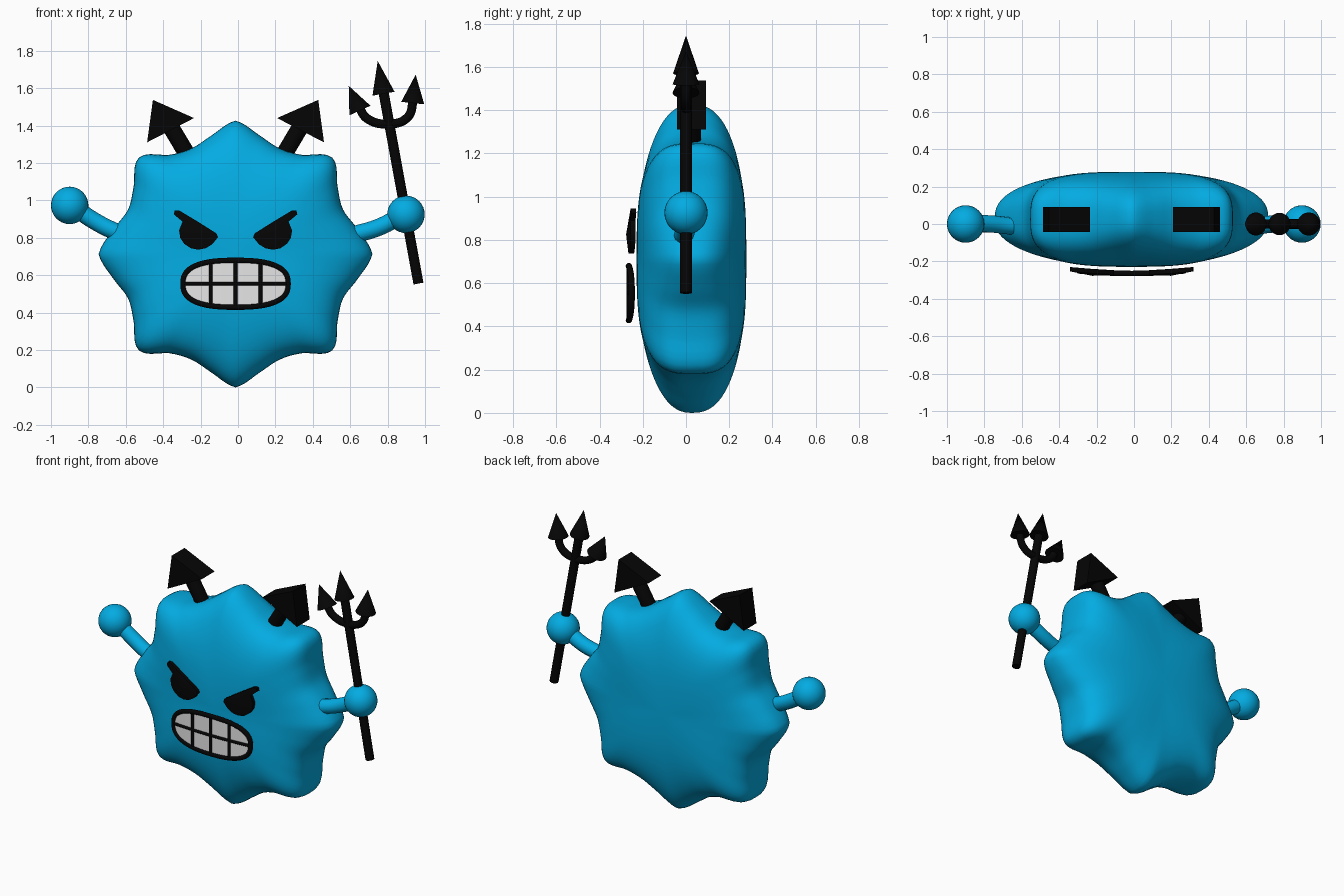
import bpy, bmesh, math
from mathutils import Vector

if "Cube" in bpy.data.objects:
    bpy.data.objects.remove(bpy.data.objects["Cube"])

CX, CZ = -0.013, 0.713      # centre line of body and face


def material(name, rgb):
    m = bpy.data.materials.new(name)
    m.diffuse_color = (*rgb, 1)
    m.use_nodes = True
    m.node_tree.nodes["Principled BSDF"].inputs["Base Color"].default_value = m.diffuse_color
    return m


BLUE = material("bright_blue", (0.001, 0.41, 0.76))
BLACK = material("black", (0.0015, 0.0015, 0.0015))
WHITE = material("tooth_white", (0.92, 0.92, 0.92))


def finish(ob, name, mat, angle=40):
    ob.name = name
    ob.data.materials.clear()
    ob.data.materials.append(mat)
    bpy.ops.object.select_all(action='DESELECT')
    ob.select_set(True)
    bpy.context.view_layer.objects.active = ob
    bpy.ops.object.shade_smooth_by_angle(angle=math.radians(angle))
    return ob


def from_bmesh(bm, name, mat, angle=40):
    bmesh.ops.recalc_face_normals(bm, faces=bm.faces)
    me = bpy.data.meshes.new(name)
    bm.to_mesh(me)
    bm.free()
    ob = bpy.data.objects.new(name, me)
    bpy.context.collection.objects.link(ob)
    return finish(ob, name, mat, angle)


def tube(name, pts, r, mat, closed=False, smooth=True):
    cu = bpy.data.curves.new(name, 'CURVE')
    cu.dimensions = '3D'
    cu.bevel_depth, cu.bevel_resolution = r, 4
    cu.use_fill_caps = not closed
    cu.resolution_u = 8
    sp = cu.splines.new('BEZIER' if smooth else 'POLY')
    if smooth:
        sp.bezier_points.add(len(pts) - 1)
        for b, p in zip(sp.bezier_points, pts):
            b.co = p
            b.handle_left_type = b.handle_right_type = 'AUTO'
    else:
        sp.points.add(len(pts) - 1)
        for b, p in zip(sp.points, pts):
            b.co = (*p, 1)
    sp.use_cyclic_u = closed
    ob = bpy.data.objects.new(name, cu)
    bpy.context.collection.objects.link(ob)
    bpy.ops.object.select_all(action='DESELECT')
    ob.select_set(True)
    bpy.context.view_layer.objects.active = ob
    bpy.ops.object.convert(target='MESH')
    return finish(bpy.context.object, name, mat)


def cone(name, base, tip, r, mat):
    base, tip = Vector(base), Vector(tip)
    d = tip - base
    bpy.ops.mesh.primitive_cone_add(vertices=20, radius1=r, radius2=0, depth=d.length,
                                    location=(base + tip) / 2,
                                    rotation=d.to_track_quat('Z', 'Y').to_euler())
    return finish(bpy.context.object, name, mat)


def ball(name, loc, r, mat):
    bpy.ops.mesh.primitive_uv_sphere_add(segments=32, ring_count=16, radius=r, location=loc)
    return finish(bpy.context.object, name, mat)


# --- Body: eight-pointed star with a pillowed cross-section ---
STAR = [0.732, 0.668, 0.622, 0.655, 0.73, 0.638, 0.612, 0.648, 0.713]  # radius every 11.25 deg


def star_radius(a):
    q = math.degrees(a) % 180
    q = min(q, 180 - q) / 11.25
    i = min(int(q), 7)
    t = q - i
    p0 = STAR[max(i - 1, 0)]
    p1, p2 = STAR[i], STAR[i + 1]
    p3 = STAR[min(i + 2, 8)]
    return 0.5 * (2 * p1 + (p2 - p0) * t + (2 * p0 - 5 * p1 + 4 * p2 - p3) * t * t
                  + (3 * p1 - p0 - 3 * p2 + p3) * t ** 3)


def body():
    bm = bmesh.new()
    seg, rings = 160, 40
    loops = []
    for j in range(1, rings):
        phi = -math.pi / 2 + math.pi * j / rings
        loop = []
        for k in range(seg):
            a = 2 * math.pi * k / seg
            # diagonal lobes are boxier than the upright and sideways points
            n = (2.35 if phi < 0 else 2.6) + 0.75 * math.sin(2 * a) ** 2
            f = math.cos(phi) ** (2 / n)
            y = 0.025 + math.copysign(0.254 * abs(math.sin(phi)) ** (2 / n), phi)
            w = f ** 2.5
            r = f * (0.66 * (1 - w) + star_radius(a) * w)
            loop.append(bm.verts.new((CX + r * math.cos(a), y, CZ + r * math.sin(a))))
        loops.append(loop)
    for l0, l1 in zip(loops, loops[1:]):
        for k in range(seg):
            m = (k + 1) % seg
            bm.faces.new((l0[k], l0[m], l1[m], l1[k]))
    for loop, y in ((loops[0], -0.229), (loops[-1], 0.279)):
        c = bm.verts.new((CX, y, CZ))
        for k in range(seg):
            bm.faces.new((loop[k], loop[(k + 1) % seg], c))
    from_bmesh(bm, "star_body", BLUE, 80)


body()

# --- Arms and hands ---
tube("left_arm", [(-0.56, -0.01, 0.80), (-0.66, -0.01, 0.835), (-0.76, 0, 0.885), (-0.88, 0, 0.965)], 0.046, BLUE)
tube("right_arm", [(0.54, -0.01, 0.80), (0.64, -0.01, 0.822), (0.75, 0, 0.855), (0.87, 0, 0.915)], 0.046, BLUE)
ball("left_hand", (-0.90, 0, 0.973), 0.1, BLUE)
ball("right_hand", (0.898, 0, 0.925), 0.1, BLUE)

# --- Horns: round stem with a thick triangular arrowhead ---
for side, s in (("left", -1), ("right", 1)):
    tube(side + "_horn_stem", [(CX + s * 0.22, 0.025, 1.18), (CX + s * 0.36, 0.025, 1.415)],
         0.045, BLACK, smooth=False)
    bm = bmesh.new()
    tri = [(0.442, 1.537), (0.222, 1.44), (0.473, 1.31)]
    f = bm.faces.new([bm.verts.new((CX + s * x, -0.042, z)) for x, z in tri])
    ext = bmesh.ops.extrude_face_region(bm, geom=[f])
    bmesh.ops.translate(bm, vec=(0, 0.134, 0),
                        verts=[v for v in ext["geom"] if isinstance(v, bmesh.types.BMVert)])
    from_bmesh(bm, side + "_horn_head", BLACK, 20)

# --- Trident ---
tube("trident_pole", [(0.965, 0, 0.555), (0.774, 0, 1.60)], 0.027, BLACK, smooth=False)
tube("trident_fork", [(0.647, 0, 1.50), (0.687, 0, 1.44), (0.80, 0, 1.408),
                      (0.908, 0, 1.445), (0.938, 0, 1.54)], 0.024, BLACK)
cone("trident_middle_tip", (0.778, 0, 1.57), (0.747, 0, 1.745), 0.06, BLACK)
cone("trident_left_tip", (0.652, 0, 1.48), (0.592, 0, 1.612), 0.062, BLACK)
cone("trident_right_tip", (0.934, 0, 1.52), (0.95, 0, 1.672), 0.062, BLACK)


# --- Face parts follow a gentle bow in front of the body ---
def bow(x):
    return -0.2645 + 0.17 * x * x


def face_pt(x, z, dy=0):
    return (CX + x, bow(x) + dy, z)


# Angry eyes: slanted brow merging into a clipped round eye, slightly domed
EYE = [(0.325, 0.946), (0.30, 0.945), (0.20, 0.885), (0.102, 0.823), (0.094, 0.803), (0.125, 0.765),
       (0.16, 0.744), (0.20, 0.736), (0.24, 0.744), (0.275, 0.768), (0.296, 0.80),
       (0.302, 0.84), (0.282, 0.89), (0.33, 0.925)]
for side, s in (("left", -1), ("right", 1)):
    bm = bmesh.new()
    front = [bm.verts.new(face_pt(s * x, z, -0.007)) for x, z in EYE]
    back = [bm.verts.new(face_pt(s * x, z, 0.016)) for x, z in EYE]
    mid_f = bm.verts.new((CX + s * 0.21, -0.277, 0.825))
    mid_b = bm.verts.new((CX + s * 0.21, -0.24, 0.825))
    for k in range(len(EYE)):
        m = (k + 1) % len(EYE)
        bm.faces.new((front[k], front[m], back[m], back[k]))
        bm.faces.new((front[k], front[m], mid_f))
        bm.faces.new((back[k], back[m], mid_b))
    from_bmesh(bm, side + "_eye", BLACK)

# Mouth: rounded rim, white teeth plate and dark gaps
MZ, W, H, N = 0.554, 0.281, 0.125, 2.6


def half_height(x):
    return H * max(0, 1 - abs(x / W) ** N) ** (1 / N)


def power(v):
    return math.copysign(abs(v) ** (2 / N), v)


rim = [2 * math.pi * k / 64 for k in range(64)]
tube("mouth_rim", [face_pt(W * power(math.cos(a)), MZ + H * power(math.sin(a))) for a in rim],
     0.0145, BLACK, closed=True, smooth=False)

bm = bmesh.new()
cols = []
for k in range(41):
    x = -0.999 * W * math.cos(math.pi * k / 40)
    h = half_height(x)
    cols.append([bm.verts.new(face_pt(x, MZ + e * h, dy)) for e, dy in
                 ((-1, -0.004), (1, -0.004), (1, 0.005), (-1, 0.005))])
for a, b in zip(cols, cols[1:]):
    for k in range(4):
        m = (k + 1) % 4
        bm.faces.new((a[k], a[m], b[m], b[k]))
bm.faces.new(cols[0])
bm.faces.new(cols[-1])
from_bmesh(bm, "teeth", WHITE)

tube("tooth_gap_across", [face_pt(W * (k / 8 - 1), MZ) for k in range(17)], 0.011, BLACK, smooth=False)
for name, x in (("left", -0.133), ("middle", 0), ("right", 0.133)):
    h = half_height(x)
    tube("tooth_gap_" + name, [face_pt(x, MZ - h), face_pt(x, MZ + h)], 0.011, BLACK, smooth=False)
